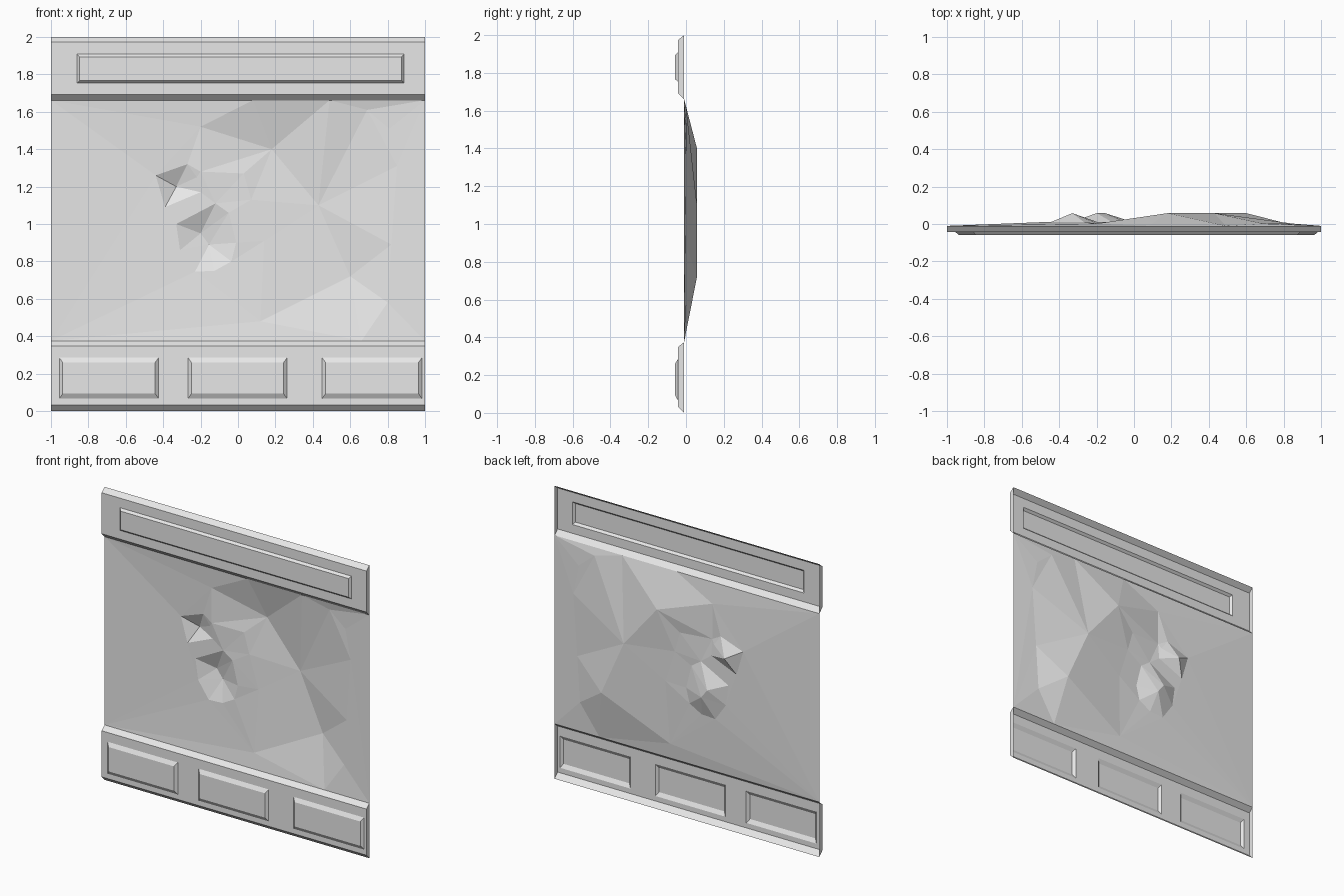
import bpy
import bmesh
from mathutils import Vector
from mathutils.geometry import delaunay_2d_cdt

cube = bpy.data.objects.get("Cube")
if cube:
    bpy.data.objects.remove(cube, do_unlink=True)

grey = bpy.data.materials.new("plain grey")
grey.use_nodes = True
grey.diffuse_color = (0.8, 0.8, 0.8, 1)
grey.node_tree.nodes["Principled BSDF"].inputs["Base Color"].default_value = (0.8, 0.8, 0.8, 1)

BASE, FACE, RAISED, DEEP = -0.01, -0.043, -0.058, 0.058


def finish(name, bm):
    mesh = bpy.data.meshes.new(name)
    bm.to_mesh(mesh)
    bm.free()
    mesh.materials.append(grey)
    obj = bpy.data.objects.new(name, mesh)
    bpy.context.collection.objects.link(obj)
    return obj


def trim_band(name, bottom, top, panel_z, panels, bevel_x, bevel_z):
    """Open-backed chamfered board with raised bevelled panels."""
    bm = bmesh.new()
    xs = [-1] + [x for pair in panels for x in pair] + [1]
    profile = [(BASE, bottom), (FACE, bottom + 0.033), (FACE, panel_z[0]),
               (FACE, panel_z[1]), (FACE, top - 0.027), (BASE, top)]
    columns = [[bm.verts.new((x, y, z)) for y, z in profile] for x in xs]
    for i in range(len(xs) - 1):
        for j in range(len(profile) - 1):
            quad = [columns[i][j], columns[i + 1][j],
                    columns[i + 1][j + 1], columns[i][j + 1]]
            if i % 2 == 1 and j == 2:
                # raised panel with sloping border
                signs = ((1, 1), (-1, 1), (-1, -1), (1, -1))
                inner = [bm.verts.new((v.co.x + sx * bevel_x, RAISED,
                                       v.co.z + sz * bevel_z))
                         for v, (sx, sz) in zip(quad, signs)]
                for k in range(4):
                    n = (k + 1) % 4
                    bm.faces.new((quad[k], quad[n], inner[n], inner[k]))
                bm.faces.new(inner)
            else:
                bm.faces.new(quad)
    # end caps
    bm.faces.new(columns[0])
    bm.faces.new(columns[-1][::-1])
    return finish(name, bm)


trim_band("upper_trim", 1.66, 2.0, (1.753, 1.908), [(-0.86, 0.888)], 0.013, 0.014)
trim_band("lower_trim", 0.0, 0.375, (0.067, 0.285),
          [(-0.955, -0.425), (-0.267, 0.262), (0.45, 0.983)], 0.018, 0.026)

# Damaged wall: rims of the dents at the shallow level, dent floors at DEEP
border = [(-1, 0.375), (0.66, 0.375), (1, 0.375), (1, 1.662), (0.49, 1.662),
          (0.08, 1.662), (-0.13, 1.662), (-1, 1.662)]
small_rim = [(-0.44, 1.26), (-0.27, 1.32), (-0.22, 1.25), (-0.2, 1.17), (-0.39, 1.09)]
lower_rim = [(-0.33, 1.0), (-0.12, 1.11), (-0.05, 1.06), (-0.01, 0.9), (-0.035, 0.8),
             (-0.125, 0.75), (-0.23, 0.745), (-0.31, 0.86)]
large_rim = [(-0.2, 1.28), (-0.2, 1.52), (0.69, 1.61), (0.81, 1.51), (0.85, 1.31),
             (0.82, 0.89), (0.8, 0.58), (0.12, 0.48)]
large_shelf = [(0.14, 0.91), (0.07, 1.13), (0.03, 1.27)]
floors = [(-0.33, 1.2), (-0.2, 0.95), (-0.155, 0.89), (0.18, 1.4), (0.43, 1.1), (0.6, 0.72)]

points, depth = [], []
for group, y in ((border, BASE), (small_rim, 0.012), (lower_rim, 0.012),
                 (large_rim, 0.002), (large_shelf, 0.022), (floors, DEEP)):
    points += [Vector(p) for p in group]
    depth += [y] * len(group)


def at(p):
    return points.index(Vector(p))


# creases that the triangulation has to keep
edges = []
for ring in (border, small_rim, lower_rim):
    edges += [(at(p), at(ring[i - 1])) for i, p in enumerate(ring)]
creases = [floors[3:], large_shelf, large_rim[2:7],
           [(0.6, 0.72), (0.12, 0.48), (0.43, 1.1)],
           [(-0.2, 1.28), (0.18, 1.4), (0.03, 1.27)],
           [(-0.2, 1.52), (0.18, 1.4)],
           [(0.12, 0.48), (0.14, 0.91)]]
for path in creases:
    edges += [(at(a), at(b)) for a, b in zip(path, path[1:])]

flat, _, faces, origin, _, _ = delaunay_2d_cdt(points, edges, [], 0, 1e-5)
bm = bmesh.new()
verts = [bm.verts.new((p.x, depth[o[0]] if o else 0.01, p.y))
         for p, o in zip(flat, origin)]
for f in faces:
    bm.faces.new([verts[i] for i in f])
for f in bm.faces:
    f.normal_update()
    if f.normal.y > 0:
        f.normal_flip()
finish("dented_wall", bm)
